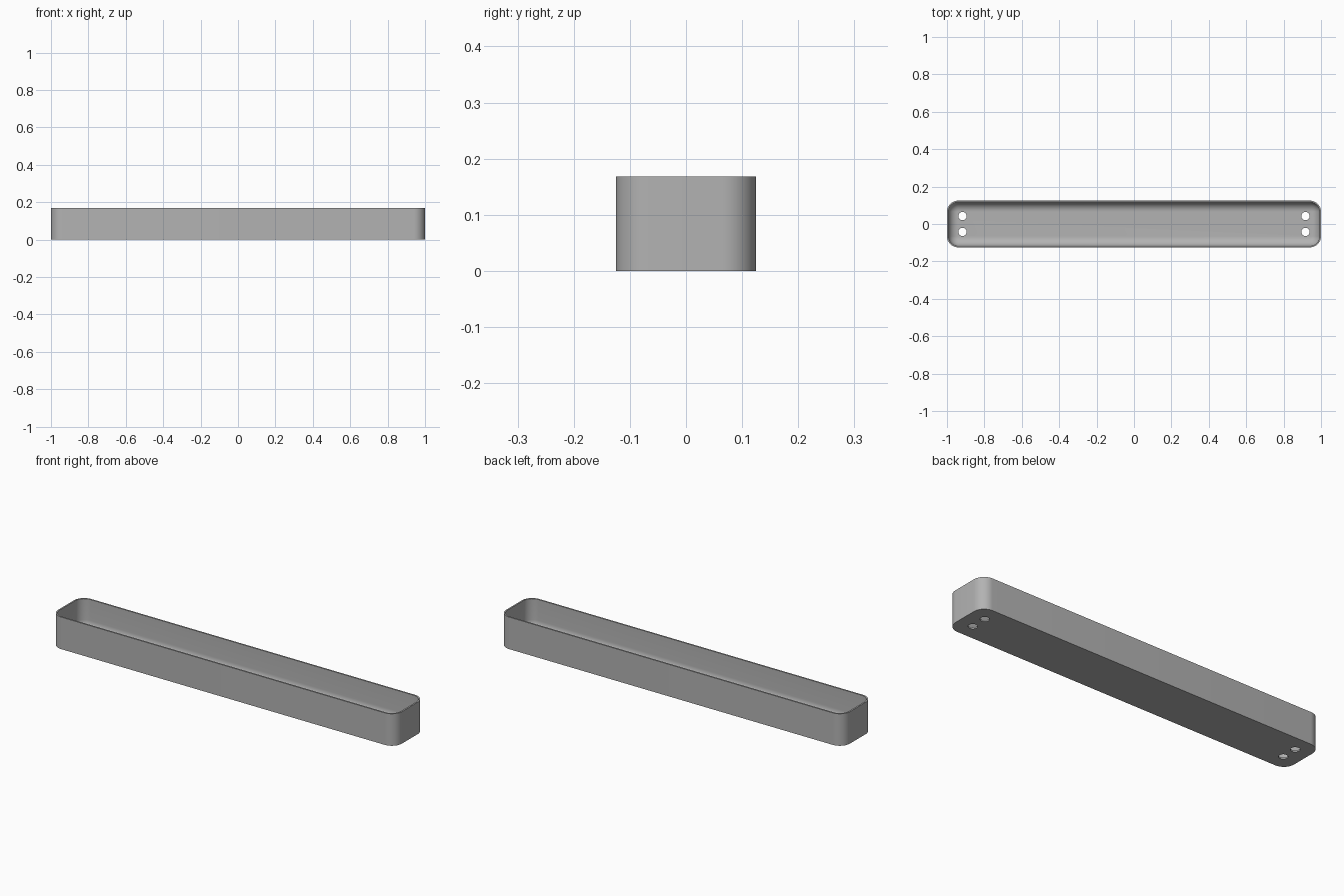
import bpy
import bmesh
from math import cos, sin, pi, radians

cube = bpy.data.objects.get("Cube")
if cube:
    bpy.data.objects.remove(cube, do_unlink=True)

HALF_X, HALF_Y, HEIGHT = 1.0, 0.125, 0.168
CORNER, WALL, FILLET = 0.06, 0.008, 0.05
CORNER_STEPS, FILLET_STEPS = 12, 10

grey = bpy.data.materials.new("plain grey")
grey.use_nodes = True
colour = (0.45, 0.45, 0.45, 1)
grey.diffuse_color = colour
grey.node_tree.nodes["Principled BSDF"].inputs["Base Color"].default_value = colour


def ring(bm, inset, z):
    """Rounded rectangle, drawn in from the outer edge by inset."""
    r = CORNER - inset
    verts = []
    for quarter, (sx, sy) in enumerate([(1, 1), (-1, 1), (-1, -1), (1, -1)]):
        for i in range(CORNER_STEPS + 1):
            a = (quarter + i / CORNER_STEPS) * pi / 2
            verts.append(bm.verts.new((sx * (HALF_X - CORNER) + r * cos(a),
                                       sy * (HALF_Y - CORNER) + r * sin(a), z)))
    return verts


# Section: outside wall, rim, inside wall, then the rounded foot of the wall
section = [(0, 0), (0, HEIGHT), (WALL, HEIGHT)]
for i in range(FILLET_STEPS + 1):
    a = i / FILLET_STEPS * pi / 2
    section.append((WALL + FILLET * (1 - cos(a)), WALL + FILLET * (1 - sin(a))))

bm = bmesh.new()
rings = [ring(bm, inset, z) for inset, z in section]
for low, high in zip(rings, rings[1:]):
    for i in range(len(low)):
        j = (i + 1) % len(low)
        bm.faces.new((low[i], low[j], high[j], high[i]))
bm.faces.new(rings[0][::-1])
bm.faces.new(rings[-1])
bmesh.ops.recalc_face_normals(bm, faces=bm.faces)
mesh = bpy.data.meshes.new("tray")
bm.to_mesh(mesh)
bm.free()
mesh.materials.append(grey)
tray = bpy.data.objects.new("tray", mesh)
bpy.context.collection.objects.link(tray)

# Two screw holes through the floor at each end
cutters = []
for x in (-0.917, 0.917):
    for y in (-0.042, 0.042):
        bpy.ops.mesh.primitive_cylinder_add(vertices=32, radius=0.022, depth=0.1,
                                            location=(x, y, 0))
        cutter = bpy.context.object
        cutter.name = "hole_cutter"
        cutter.hide_render = True
        cutter.data.materials.append(grey)
        cut = tray.modifiers.new("screw hole", 'BOOLEAN')
        cut.operation, cut.solver, cut.object = 'DIFFERENCE', 'EXACT', cutter
        cutters.append(cutter)

bpy.ops.object.select_all(action='DESELECT')
tray.select_set(True)
bpy.context.view_layer.objects.active = tray
for name in [m.name for m in tray.modifiers]:
    bpy.ops.object.modifier_apply(modifier=name)
for cutter in cutters:
    bpy.data.objects.remove(cutter, do_unlink=True)
bpy.ops.object.shade_smooth_by_angle(angle=radians(30))
